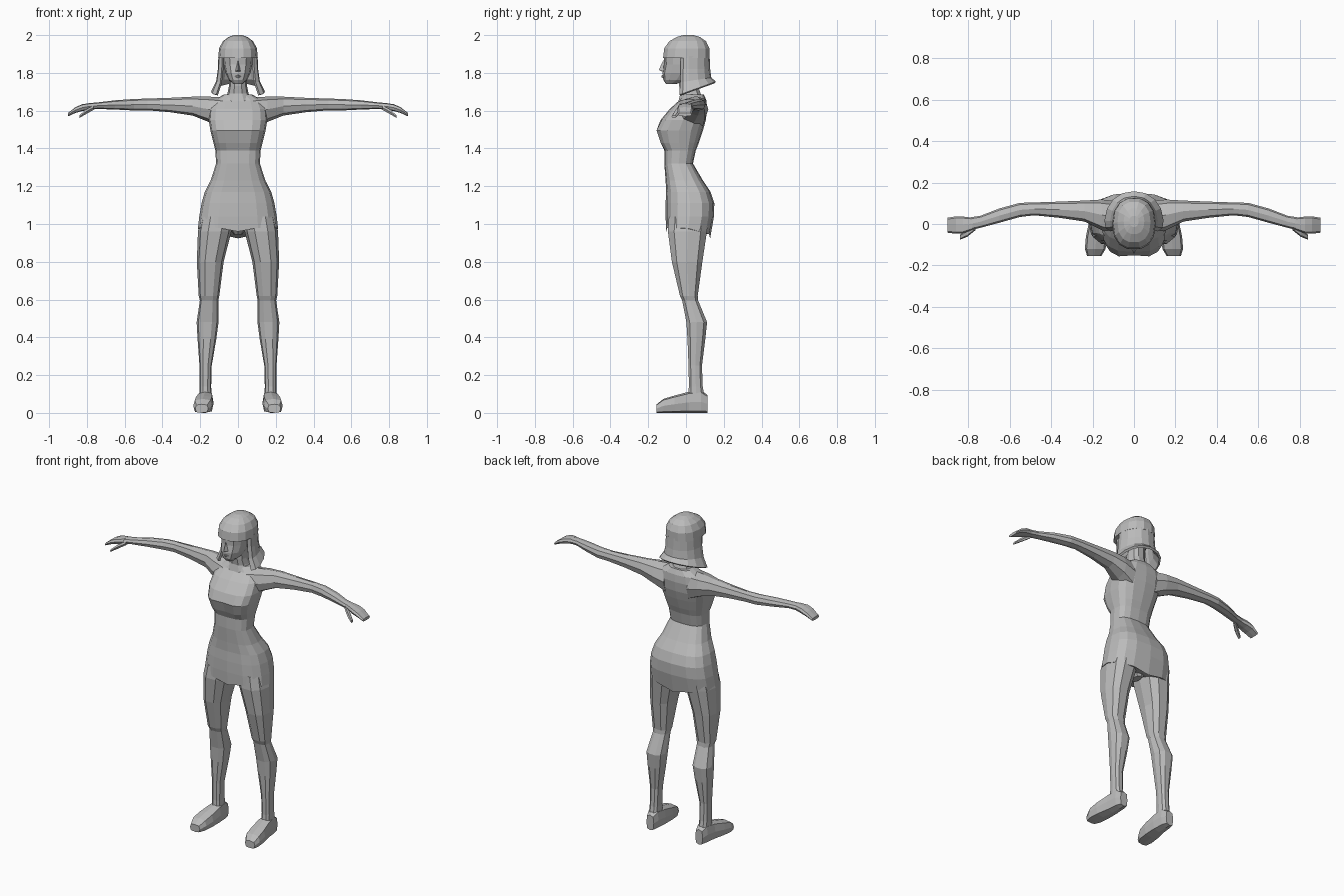
import bpy, bmesh, math

grey = bpy.data.materials.new("plain_grey")
grey.diffuse_color = (0.5, 0.5, 0.5, 1)


def finish(name, bm, mirror=False):
    bmesh.ops.recalc_face_normals(bm, faces=bm.faces)
    mesh = bpy.data.meshes.new(name)
    bm.to_mesh(mesh)
    bm.free()
    mesh.materials.append(grey)
    ob = bpy.data.objects.new(name, mesh)
    bpy.context.collection.objects.link(ob)
    if mirror:
        ob.modifiers.new("mirror", 'MIRROR').use_clip = False
    return ob


def loft(name, axis, rings, n=8, e=0.8, mirror=False, shape=None, caps=True,
         start=0.0, sweep=360.0):
    """Skin rounded sections: each ring is (position, u0, u1, v0, v1) across the axis."""
    bm = bmesh.new()
    closed = sweep == 360.0
    loops = []
    for t, u0, u1, v0, v1 in rings:
        loop = []
        for i in range(n):
            a = math.radians(start + sweep * i / (n if closed else n - 1))
            c, s = math.cos(a), math.sin(a)
            u = (u0 + u1) / 2 + (u1 - u0) / 2 * math.copysign(abs(c) ** e, c)
            v = (v0 + v1) / 2 + (v1 - v0) / 2 * math.copysign(abs(s) ** e, s)
            p = {'x': (t, u, v), 'y': (u, t, v), 'z': (u, v, t)}[axis]
            loop.append(bm.verts.new(shape(*p) if shape else p))
        loops.append(loop)
    for a, b in zip(loops, loops[1:]):
        for i in range(n if closed else n - 1):
            j = (i + 1) % n
            bm.faces.new((a[i], a[j], b[j], b[i]))
    if closed and caps:
        bm.faces.new(loops[0])
        bm.faces.new(loops[-1])
    return finish(name, bm, mirror)


def wedge(name, points):
    """Small faceted lump on the face, as a convex hull."""
    bm = bmesh.new()
    for p in points:
        bm.verts.new(p)
    bmesh.ops.convex_hull(bm, input=bm.verts)
    return finish(name, bm)


def sym(rows):
    """(z, half width, front, back) -> symmetric ring."""
    return [(z, -w, w, f, b) for z, w, f, b in rows]


# Torso with bust, waist, hips and shorts hem that dips at the back
def body_shape(x, y, z):
    if z < 1.0:
        z -= 0.28 * max(0, y)
        z -= 0.02 * max(0, 1 - abs(x) / 0.06)
    if 1.42 < z < 1.53 and y < -0.1 and abs(x) < 0.02:
        y += 0.012                                   # hollow between the bust
    return x, y, z


loft("torso", 'z', sym([
    (0.980, 0.212, -0.105, 0.128), (1.040, 0.205, -0.108, 0.148),
    (1.110, 0.193, -0.108, 0.150), (1.170, 0.176, -0.105, 0.130),
    (1.230, 0.145, -0.108, 0.090), (1.320, 0.116, -0.115, 0.037),
    (1.390, 0.120, -0.115, 0.052), (1.430, 0.130, -0.140, 0.068),
    (1.495, 0.146, -0.163, 0.090), (1.550, 0.155, -0.135, 0.105),
    (1.610, 0.150, -0.085, 0.112), (1.655, 0.130, -0.035, 0.108),
    (1.685, 0.075, -0.020, 0.095)]), n=16, e=0.72, shape=body_shape)

loft("neck", 'z', sym([
    (1.640, 0.085, -0.045, 0.095), (1.690, 0.056, -0.032, 0.080),
    (1.730, 0.048, -0.038, 0.066), (1.800, 0.048, -0.040, 0.066)]), n=10)

# Crotch piece below the hem
loft("crotch", 'z', sym([(0.945, 0.022, -0.02, 0.06), (0.990, 0.06, -0.06, 0.09)]), n=8)

# Arms, from inside the chest to the wrist
loft("arm", 'x', [
    (0.080, -0.055, 0.110, 1.500, 1.672), (0.155, -0.030, 0.118, 1.540, 1.674),
    (0.240, 0.012, 0.113, 1.574, 1.674), (0.360, 0.030, 0.108, 1.592, 1.668),
    (0.480, 0.042, 0.104, 1.602, 1.664), (0.550, 0.034, 0.102, 1.601, 1.662),
    (0.650, 0.006, 0.075, 1.606, 1.655), (0.740, -0.018, 0.040, 1.609, 1.644),
    (0.790, -0.030, 0.032, 1.605, 1.640)], mirror=True)

# Hand: palm and bent finger block, plus thumb
loft("hand", 'x', [
    (0.780, -0.028, 0.030, 1.606, 1.641), (0.825, -0.045, 0.036, 1.598, 1.634),
    (0.860, -0.047, 0.037, 1.588, 1.619), (0.900, -0.042, 0.030, 1.570, 1.588)],
    e=0.6, mirror=True)
loft("thumb", 'x', [
    (0.765, -0.030, 0.000, 1.603, 1.630), (0.805, -0.062, -0.028, 1.580, 1.608),
    (0.840, -0.076, -0.052, 1.560, 1.576)], n=6, mirror=True)

# Legs: thigh, knee, calf, ankle
loft("leg", 'z', [
    (1.040, 0.030, 0.195, -0.095, 0.125), (0.960, 0.035, 0.212, -0.100, 0.115),
    (0.800, 0.076, 0.218, -0.078, 0.090), (0.620, 0.099, 0.208, -0.034, 0.064),
    (0.595, 0.104, 0.202, -0.022, 0.066), (0.480, 0.103, 0.219, 0.000, 0.114),
    (0.390, 0.115, 0.214, 0.006, 0.104), (0.250, 0.139, 0.204, 0.012, 0.086),
    (0.140, 0.142, 0.204, 0.014, 0.090), (0.060, 0.138, 0.206, 0.005, 0.105)],
    n=10, mirror=True)

# Shoes: heel to toe, flat underneath
loft("shoe", 'y', [
    (0.114, 0.145, 0.196, 0.000, 0.095), (0.080, 0.135, 0.208, 0.000, 0.118),
    (0.015, 0.130, 0.216, 0.000, 0.112), (-0.060, 0.130, 0.232, 0.000, 0.092),
    (-0.120, 0.137, 0.237, 0.000, 0.074), (-0.155, 0.158, 0.226, 0.000, 0.046)],
    e=0.55, mirror=True)

# Head, with nose and lips
loft("head", 'z', sym([
    (1.742, 0.026, -0.106, -0.050), (1.762, 0.048, -0.120, 0.020),
    (1.800, 0.066, -0.124, 0.070), (1.845, 0.076, -0.116, 0.090),
    (1.885, 0.080, -0.118, 0.100), (1.950, 0.070, -0.080, 0.090)]), n=12, e=0.85)
wedge("nose", [(0, -0.144, 1.815), (-0.014, -0.117, 1.808), (0.014, -0.117, 1.808),
               (0, -0.120, 1.868), (0, -0.115, 1.803)])
wedge("lips", [(0, -0.131, 1.786), (0, -0.128, 1.775), (-0.022, -0.112, 1.780),
               (0.022, -0.112, 1.780), (0, -0.115, 1.793), (0, -0.112, 1.770)])

# Hair: domed top with fringe
loft("hair_top", 'z', sym([
    (1.878, 0.105, -0.124, 0.126), (1.930, 0.100, -0.118, 0.126),
    (1.968, 0.080, -0.090, 0.108), (1.990, 0.050, -0.050, 0.075),
    (2.000, 0.022, -0.015, 0.040)]), n=14, e=0.85)


# Hair: open bob around the sides and back, flicked out at the bottom
def bob_shape(x, y, z):
    if y < 0:
        y *= 0.35
    return x, y, z + (0.36 * y if z < 1.75 else 0.15 * y if z < 1.79 else 0)


bob = loft("hair_bob", 'z', sym([
    (1.890, 0.104, -0.125, 0.125), (1.820, 0.107, -0.128, 0.128),
    (1.755, 0.116, -0.134, 0.134), (1.697, 0.143, -0.158, 0.158)]),
    n=13, e=0.9, shape=bob_shape, start=-38, sweep=256)
solid = bob.modifiers.new("thickness", 'SOLIDIFY')
solid.thickness = 0.014
solid.offset = -1
